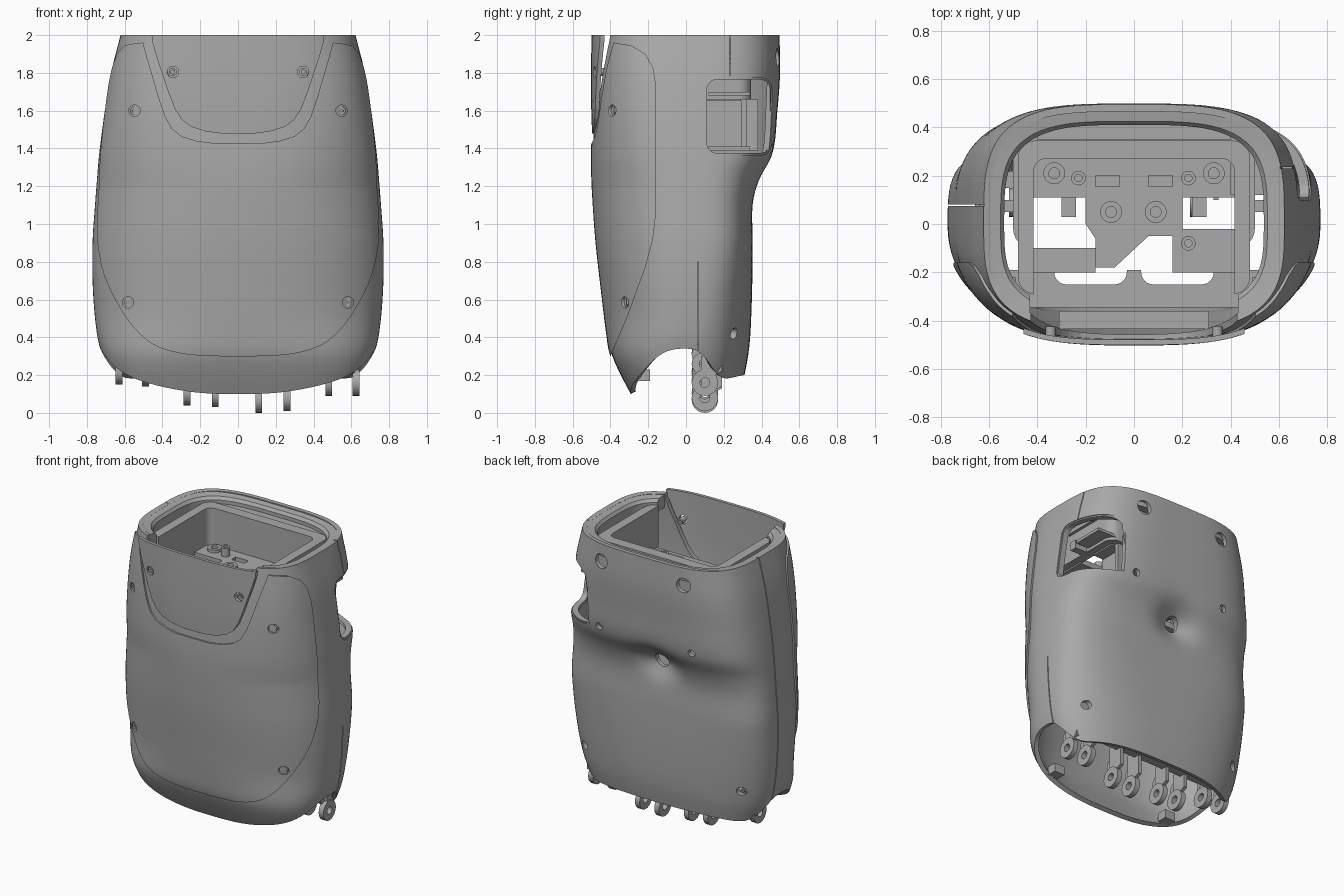
import bpy, bmesh, math
from mathutils import Vector

if "Cube" in bpy.data.objects:
    bpy.data.objects.remove(bpy.data.objects["Cube"])

grey = bpy.data.materials.new("mid grey")
grey.use_nodes = True
grey.diffuse_color = (0.4, 0.4, 0.4, 1)
grey.node_tree.nodes["Principled BSDF"].inputs["Base Color"].default_value = (0.4, 0.4, 0.4, 1)


# ---------- helpers ----------
def make(name, bm):
    bmesh.ops.recalc_face_normals(bm, faces=bm.faces)
    me = bpy.data.meshes.new(name)
    bm.to_mesh(me)
    bm.free()
    me.materials.append(grey)
    ob = bpy.data.objects.new(name, me)
    bpy.context.collection.objects.link(ob)
    return ob


def activate(ob):
    bpy.ops.object.select_all(action='DESELECT')
    ob.select_set(True)
    bpy.context.view_layer.objects.active = ob


def smooth(ob, angle=32):
    activate(ob)
    bpy.ops.object.shade_smooth_by_angle(angle=math.radians(angle))
    return ob


def apply(ob, kind, **settings):
    activate(ob)
    mod = ob.modifiers.new(kind, kind)
    for key, value in settings.items():
        setattr(mod, key, value)
    bpy.ops.object.modifier_apply(modifier=mod.name)
    return ob


def cut(ob, cutter, op='DIFFERENCE'):
    apply(ob, 'BOOLEAN', object=cutter, operation=op, solver='EXACT')
    bpy.data.objects.remove(cutter)
    return ob


def prism(name, pts, axis, a, b):
    """Extrude a 2D outline along an axis from a to b."""
    place = {'x': lambda u, v, w: (w, u, v), 'y': lambda u, v, w: (u, w, v),
             'z': lambda u, v, w: (u, v, w)}[axis]
    bm = bmesh.new()
    lo, hi = ([bm.verts.new(place(u, v, w)) for u, v in pts] for w in (a, b))
    bm.faces.new(lo)
    bm.faces.new(hi)
    for i in range(len(pts)):
        j = (i + 1) % len(pts)
        bm.faces.new((lo[i], lo[j], hi[j], hi[i]))
    return make(name, bm)


def disc(u, v, r, n=24):
    return [(u + r * math.cos(math.tau * i / n), v + r * math.sin(math.tau * i / n)) for i in range(n)]


def rrect(u0, u1, v0, v1, r, n=6):
    pts = []
    for k, (u, v) in enumerate(((u1 - r, v1 - r), (u0 + r, v1 - r), (u0 + r, v0 + r), (u1 - r, v0 + r))):
        for i in range(n + 1):
            t = math.pi / 2 * (k + i / n)
            pts.append((u + r * math.cos(t), v + r * math.sin(t)))
    return pts


def box(name, x0, x1, y0, y1, z0, z1):
    return prism(name, [(x0, y0), (x1, y0), (x1, y1), (x0, y1)], 'z', z0, z1)


def tube(name, u, v, r, hole, axis, a, b):
    return smooth(cut(prism(name, disc(u, v, r), axis, a, b),
                      prism("bore", disc(u, v, hole), axis, a - .1, b + .1)))


# ---------- body sections: height, half width, front depth, back depth ----------
ROWS = [(.05, .6, .265, .28), (.2, .675, .345, .31), (.31, .72, .393, .33), (.42, .747, .412, .341),
        (.65, .768, .44, .35), (.9, .77, .468, .353), (1.1, .757, .483, .354), (1.23, .747, .49, .388),
        (1.37, .735, .492, .458), (1.6, .705, .482, .484), (1.8, .672, .465, .498), (2.0, .622, .445, .495)]


def clamp(t):
    return max(0, min(1, t))


def section(z):
    i = max(k for k in range(len(ROWS) - 1) if k == 0 or ROWS[k][0] <= z)
    p, q = ROWS[i], ROWS[i + 1]
    o, s = ROWS[max(i - 1, 0)], ROWS[min(i + 2, len(ROWS) - 1)]
    h = q[0] - p[0]
    t = (z - p[0]) / h
    out = []
    for k in (1, 2, 3):
        m0 = (q[k] - o[k]) / (q[0] - o[0]) * h
        m1 = (s[k] - p[k]) / (s[0] - p[0]) * h
        out.append((2*t**3 - 3*t*t + 1) * p[k] + (t**3 - 2*t*t + t) * m0
                   + (3*t*t - 2*t**3) * q[k] + (t**3 - t*t) * m1)
    return out


def front_power(z):
    """Squareness of the front corners: more at the neck and at the hem."""
    return 2.3 + clamp((z - 1.2) / .8) + .8 * math.exp(-(z / .4) ** 4)


def back_power(z):
    return 2.8 + .7 * clamp((z - .4) / .5) + .4 * math.exp(-((z - 1) / .25) ** 2)


def point(phi, z, off=0):
    w, front, back = (d + off for d in section(z))
    s, c = math.sin(phi), math.cos(phi)
    n = front_power(z) if c > 0 else back_power(z)
    r = (abs(s / w) ** n + abs(c / (front if c > 0 else back)) ** n) ** (-1 / n)
    x, y = r * s, -r * c
    if y > 0:   # hollow in the middle of the back
        y -= .075 * math.exp(-((x + .04) / .14) ** 2 - ((z - 1.22) / .1) ** 2)
    return Vector((x, y, z))


def hem(phi):
    u = abs(point(phi, .3).x) / section(.3)[0]
    if math.cos(phi) > 0:
        return .1 + .13 * u ** 3 + .11 * u ** 16
    return .2 - .04 * u ** 4 + .18 * u ** 24


def shell(name, off, thick, flare=0, around=180, rings=56):
    """Body skin pushed out by off, plus a flare that grows towards the top."""
    bm = bmesh.new()
    grid = []
    for j in range(rings + 1):
        row = []
        for i in range(around):
            phi = math.tau * i / around
            low = hem(phi)
            z = low + (2 - low) * j / rings
            row.append(bm.verts.new(point(phi, z, off + flare * max(0, z - 1.45))))
        grid.append(row)
    for a, b in zip(grid, grid[1:]):
        for i in range(around):
            k = (i + 1) % around
            bm.faces.new((a[i], a[k], b[k], b[i]))
    return apply(make(name, bm), 'SOLIDIFY', thickness=thick, offset=-1)


def neck(grow):
    """U-shaped outline of the chest plate in the front plane."""
    half = [(.46, 2.05), (.455, 1.97), (.43, 1.88), (.4, 1.79), (.37, 1.7), (.335, 1.61), (.3, 1.555),
            (.25, 1.515), (.17, 1.49), (.08, 1.478)]
    pts = [(x + grow, z - grow * clamp((1.9 - z) / .35)) for x, z in half]
    return pts + [(-x, z) for x, z in reversed(pts)]


# ---------- outer shell with window, seams and holes ----------
body = shell("body_shell", 0, .03)
cut(body, prism("window_cut", rrect(.1, .455, 1.365, 1.775, .06), 'x', .45, 1))
cut(body, box("low_seam", .6, 1, .06, .066, .2, .8))
cut(body, box("high_seam", .5, 1, .23, .236, 1.77, 2.1))
cut(body, box("far_seam", -1, -.55, .075, .081, .2, 2.1))
cut(body, prism("neck_opening", neck(-.03), 'y', -1, 0))
BACK_HOLES = [(.32, 1.88, .05), (.36, 1.4, .025), (.61, .42, .03)]
for x, z, r in BACK_HOLES:
    for s in (-1, 1):
        cut(body, prism("hole", disc(s * x, z, r), 'y', .1, .7))
cut(body, prism("hole", disc(-.04, 1.22, .05), 'y', .1, .7))
smooth(body)

# ---------- front cover ----------
cover = shell("front_cover", .011, .016)
edge = [(-.43, .23), (-.4, .3), (-.31, .51), (-.215, .77), (-.175, .92), (-.16, 1.05), (-.16, 1.74),
        (-.175, 1.83), (-.215, 1.9), (-.29, 1.945), (-.38, 1.96), (-.7, 1.965), (-.7, .23)]
cut(cover, prism("cover_side", edge, 'x', -1, 1), 'INTERSECT')
cut(cover, prism("cover_neck", neck(.05), 'y', -1, 0))
SCREWS = [(.548, 1.6), (.582, .585)]
for x, z in SCREWS:
    for s in (-1, 1):
        cut(cover, prism("hole", disc(s * x, z, .03), 'y', -.7, 0))
smooth(cover)

# ---------- chest plate, tilted out towards the top ----------
plate = shell("chest_plate", .006, .022, flare=.09)
cut(plate, prism("plate_outline", neck(0), 'y', -1, 0), 'INTERSECT')
for s in (-1, 1):
    cut(plate, prism("hole", disc(s * .345, 1.805, .03), 'y', -.7, 0))
smooth(plate)


def front_y(x, z):
    w, front, _ = section(z)
    n = front_power(z)
    return -front * (1 - abs(x / w) ** n) ** (1 / n)


for x, z, lift in [(*p, .003) for p in SCREWS] + [(.345, 1.805, .03)]:
    for s in (-1, 1):
        y = front_y(x, z)
        tube("screw", s * x, z, .021, .01, 'y', y - lift, y + .02)

# ---------- top rim, open behind the chest plate ----------
bm = bmesh.new()
N = 120
loops = []
for off, z in ((-.004, 1.996), (-.07, 1.985), (-.085, 1.965), (-.085, 1.9), (-.02, 1.9)):
    loops.append([bm.verts.new((*point(math.tau * i / N, 2, off).xy, z)) for i in range(N)])
for a, b in zip(loops, loops[1:] + loops[:1]):
    for i in range(N):
        bm.faces.new((a[i], a[(i + 1) % N], b[(i + 1) % N], b[i]))
rim = make("top_rim", bm)
smooth(cut(rim, box("rim_gap", -.43, .43, -.6, -.2, 1.8, 2.1)))

# ---------- inner tray: U-shaped wall, floor, ledges ----------
wall = prism("tray_wall", rrect(-.48, .48, -.29, .345, .07), 'z', 1.66, 1.95)
cut(wall, prism("tray_hollow", rrect(-.415, .415, -.5, .27, .05), 'z', 1.5, 2.1))
smooth(wall)
smooth(cut(prism("tray_flange", rrect(-.5, .5, -.1, .38, .08), 'z', 1.85, 1.88),
           box("flange_hollow", -.45, .45, -.3, .3, 1.8, 1.95)))
floor_outline = [(-.43, .29), (.43, .29), (.43, .11), (.2, .11), (.2, -.02), (.43, -.02), (.43, -.2),
                 (.16, -.2), (.16, -.05), (.06, -.05), (-.08, -.18), (-.16, -.18), (-.16, -.06),
                 (-.2, 0), (-.2, .11), (-.43, .11)]
floor = prism("tray_floor", floor_outline, 'z', 1.65, 1.69)
for s in (-1, 1):
    cut(floor, box("slot", s * .06, s * .16, .155, .2, 1.6, 1.8))
smooth(floor)
for x, y, r in [(-.33, .21, .045), (.33, .21, .045), (-.095, .05, .045), (.09, .05, .045),
                (-.23, .19, .03), (.225, .19, .03), (.225, -.08, .03)]:
    tube("floor_boss", x, y, r, r * .5, 'z', 1.68, 1.71 if r > .04 else 1.75)
ledge = box("front_ledge", -.54, .54, -.345, -.19, 1.58, 1.62)
for s in (-1, 1):
    cut(ledge, prism("scallop", rrect(s * .18 - .15, s * .18 + .15, -.25, -.1, .05), 'z', 1.5, 1.7))
    box("corner_post", s * .54, s * .49, -.29, -.22, 1.58, 1.9)
    box("side_bracket", s * .415, s * .57, .05, .1, 1.66, 1.72)
    box("bracket_foot", s * .24, s * .3, .03, .11, 1.58, 1.66)
box("chest_backing", -.31, .31, -.435, -.36, 1.47, 1.55)
box("ledge_left_strip", -.43, -.16, -.2, -.1, 1.62, 1.66)
box("rear_rib", -.4, .4, .35, .41, 1.8, 1.94)

# ---------- structure inside the window ----------
box("window_top_shelf", .4, .58, .12, .34, 1.68, 1.70)
box("window_low_shelf", .35, .54, .12, .34, 1.39, 1.41)
box("window_inner_wall", .33, .35, .1, .38, 1.39, 1.66)
box("window_post", .35, .40, .29, .32, 1.39, 1.66)
lip = prism("window_lip", rrect(.09, .465, 1.355, 1.785, .065), 'x', .44, 1)
cut(lip, prism("lip_hole", rrect(.11, .445, 1.375, 1.765, .055), 'x', .2, 1.1))
smooth(cut(lip, shell("lip_limit", -.006, .04), 'INTERSECT'))

# ---------- hanging clips along the lower back edge ----------
box("clip_rail", -.56, .56, .15, .22, .26, .30)
for x, z in zip((-.63, -.49, -.27, -.12, .11, .26, .48, .625), (.22, .21, .11, .1, .07, .08, .16, .16)):
    tube("clip_ring", .1, z, .07, .026, 'x', x - .018, x + .018)
    tube("clip_upper_ring", .09, z + .1, .06, .02, 'x', x - .028, x - .008)
    prism("clip_stem", [(.13, z + .03), (.19, z + .06), (.19, .3), (.08, .3), (.08, z + .06)],
          'x', x - .012, x + .012)
for s in (-1, 1):
    box("front_tab", s * .42, s * .5, -.26, -.19, .17, .23)
